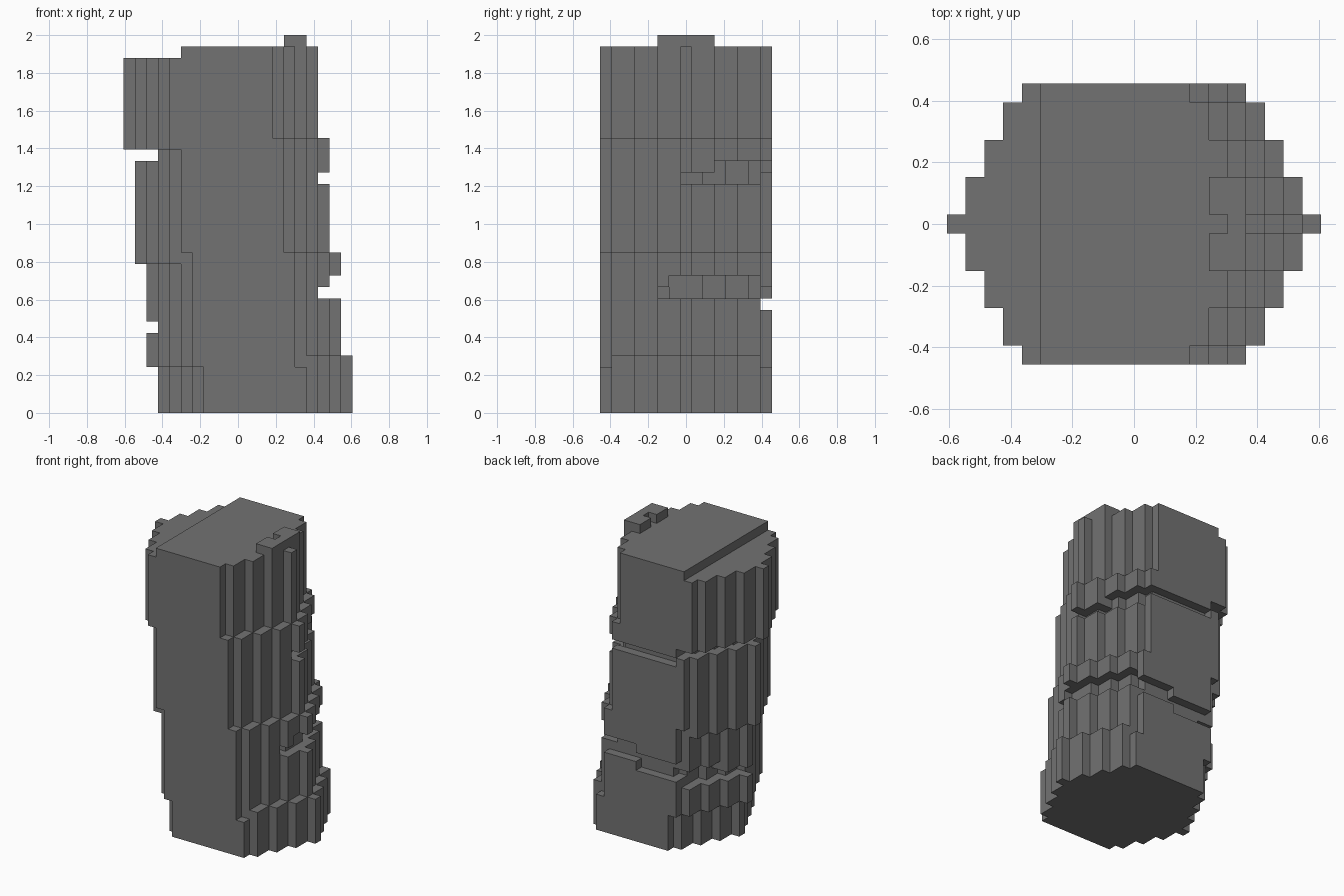
import bpy
import bmesh

if "Cube" in bpy.data.objects:
    bpy.data.objects.remove(bpy.data.objects["Cube"], do_unlink=True)

UNIT = 2 / 33          # size of one block
ROWS, LAYERS = 15, 32  # depth and height in blocks

stone = bpy.data.materials.new("stone grey")
stone.use_nodes = True
GREY = (0.17, 0.17, 0.17, 1)
stone.diffuse_color = GREY
stone.node_tree.nodes["Principled BSDF"].inputs["Base Color"].default_value = GREY


def span(row, layer):
    """Start and end of a row in the stepped oval, which leans with height."""
    inset = (abs(row - 7) + 1) // 2
    end_row = row in (0, 14)
    left_steps = (4, 14 if end_row else 13, 23)
    right_steps = (4 if end_row else 5, 14, 24)
    left = 3 + inset - sum(layer >= s for s in left_steps)
    right = 20 - inset - sum(layer >= s for s in right_steps)
    if layer == LAYERS - 1:
        left = max(left, 5)
    return left, right


def inside(x, row, layer):
    if not 0 <= row < ROWS:
        return False
    left, right = span(row, layer)
    return left <= x < right


def on_rim(x, row, layer):
    return not all(inside(x + a, row + b, layer) for a in (-1, 0, 1) for b in (-1, 0, 1))


def in_crack(x, row, layer):
    """Two slanting cracks that run around the sides and the back."""
    if layer == 7:
        return x < 6 and 7 <= row < 14
    if layer == 8:
        return x < 11 and row >= 10
    if layer == 9:
        return row == 14
    if layer == 10:
        return x >= 11 and row >= 5
    if layer == 11:
        return x >= 11 and 6 <= row < 14
    if layer == 20:
        return x >= 11 and 7 <= row < 14
    if layer == 21:
        return x >= 6 and row >= 10
    if layer == 22:
        return x < 6 and row >= 5
    return False


def build(name, cells):
    """Skin a set of blocks with their exposed faces and merge the flat areas."""
    bm = bmesh.new()
    corners = {}

    def corner(p):
        if p not in corners:
            corners[p] = bm.verts.new(((p[0] - 10) * UNIT, (p[1] - 7.5) * UNIT, p[2] * UNIT))
        return corners[p]

    for cell in cells:
        for axis in range(3):
            u, v = (axis + 1) % 3, (axis + 2) % 3
            for side in (0, 1):
                near = list(cell)
                near[axis] += 2 * side - 1
                if tuple(near) in cells:
                    continue
                loop = []
                for a, b in ((0, 0), (1, 0), (1, 1), (0, 1)):
                    p = list(cell)
                    p[axis] += side
                    p[u] += a
                    p[v] += b
                    loop.append(corner(tuple(p)))
                bm.faces.new(loop if side else loop[::-1])
    bmesh.ops.dissolve_limit(bm, angle_limit=0.01, verts=bm.verts[:], edges=bm.edges[:])
    mesh = bpy.data.meshes.new(name)
    bm.to_mesh(mesh)
    bm.free()
    mesh.materials.append(stone)
    bpy.context.collection.objects.link(bpy.data.objects.new(name, mesh))


# Leaning column with the cracks cut one block deep
column = {(x, row, layer)
          for layer in range(LAYERS) for row in range(ROWS) for x in range(*span(row, layer))
          if not (in_crack(x, row, layer) and on_rim(x, row, layer))}
build("leaning_column", column)

# Small notched ledge on the top edge
ledge = {(x, row, LAYERS) for x in (14, 15) for row in range(5, 10)} - {(14, 7, LAYERS)}
build("top_ledge", ledge)
